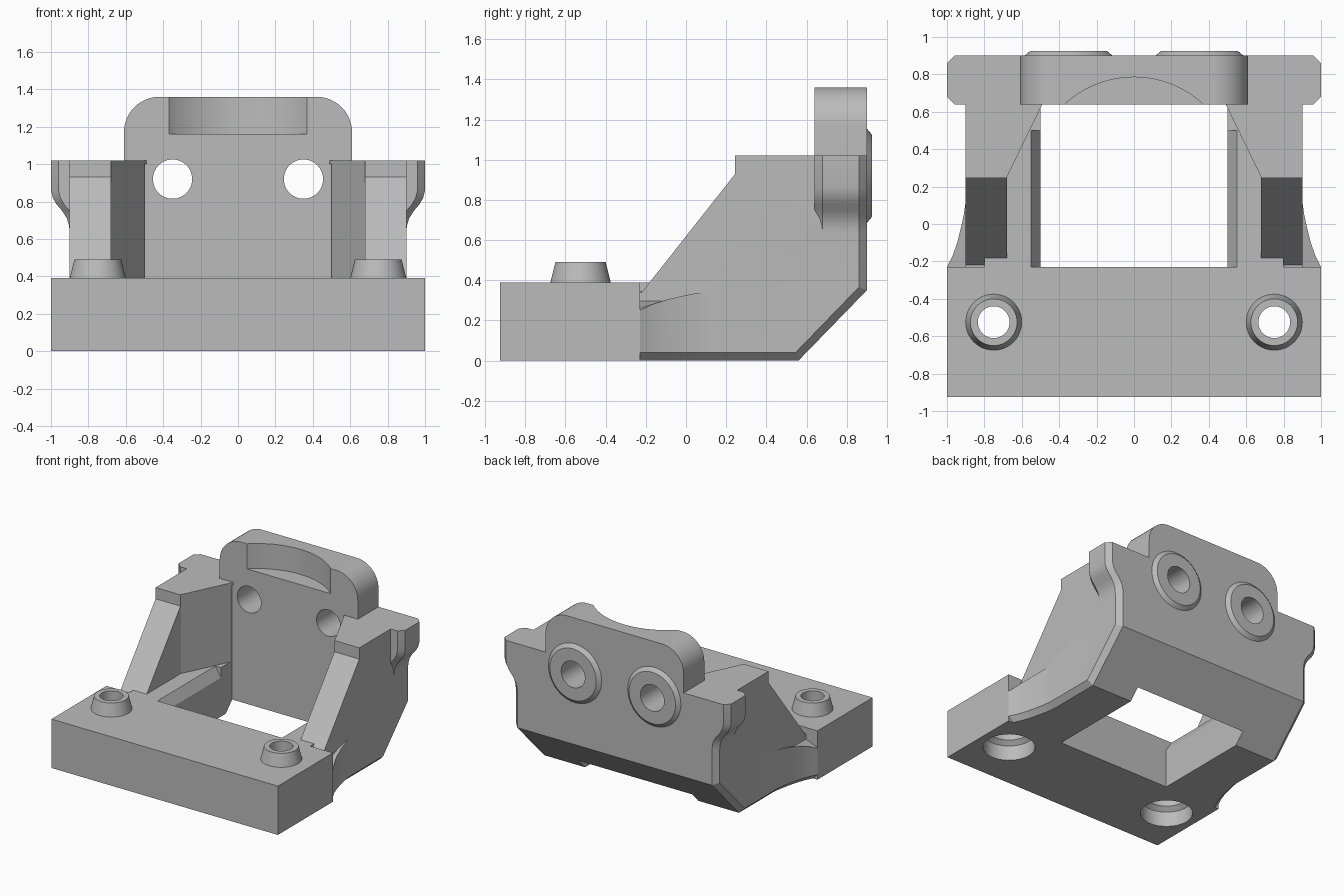
import bpy, bmesh, math
from mathutils import Vector

if "Cube" in bpy.data.objects:
    bpy.data.objects.remove(bpy.data.objects["Cube"])

grey = bpy.data.materials.new("light_grey")
grey.diffuse_color = (0.5, 0.5, 0.5, 1)
grey.use_nodes = True
grey.node_tree.nodes["Principled BSDF"].inputs["Base Color"].default_value = grey.diffuse_color


def loft(name, sections):
    """Solid skinned through matching closed sections, with capped ends."""
    bm = bmesh.new()
    rings = [[bm.verts.new(p) for p in s] for s in sections]
    n = len(rings[0])
    for a, b in zip(rings, rings[1:]):
        for i in range(n):
            j = (i + 1) % n
            bm.faces.new((a[i], a[j], b[j], b[i]))
    bm.faces.new(rings[0])
    bm.faces.new(rings[-1])
    bmesh.ops.recalc_face_normals(bm, faces=bm.faces)
    mesh = bpy.data.meshes.new(name)
    bm.to_mesh(mesh)
    bm.free()
    mesh.materials.append(grey)
    ob = bpy.data.objects.new(name, mesh)
    bpy.context.collection.objects.link(ob)
    return ob


def box(name, x0, x1, y0, y1, z0, z1):
    pts = ((x0, y0), (x1, y0), (x1, y1), (x0, y1))
    return loft(name, [[(x, y, z) for x, y in pts] for z in (z0, z1)])


def rod(name, centre, axis, rings, n=48):
    """Turned part: rings are (position along axis, radius)."""
    secs = []
    for d, r in rings:
        s = []
        for k in range(n):
            t = 2 * math.pi * k / n
            u, v = r * math.cos(t), r * math.sin(t)
            s.append((centre[0] + u, centre[1] + v, d) if axis == 'Z'
                     else (centre[0] + u, d, centre[1] + v))
        secs.append(s)
    return loft(name, secs)


def combine(target, other, op):
    m = target.modifiers.new("join", 'BOOLEAN')
    m.operation, m.object, m.solver = op, other, 'EXACT'
    bpy.context.view_layer.objects.active = target
    bpy.ops.object.modifier_apply(modifier=m.name)
    bpy.data.objects.remove(other)


# Body block: side profile with chamfered lower and rear edges
full = [(-.3, 0), (.56, 0), (.9, .35), (.9, 1.02), (.245, 1.02), (.245, .93), (-.22, .34), (-.3, .34)]
inset = [(-.3, .04), (.545, .04), (.86, .365), (.86, 1.02)] + full[4:]
body = loft("bracket", [[(x, y, z) for y, z in p] for x, p in
                        ((-.9, inset), (-.86, full), (.86, full), (.9, inset))])

# Pocket between the side walls, narrowing toward the back
half = [(.68, -.6), (.68, .25), (.49, .64)]
pocket = half + [(-x, y) for x, y in reversed(half)]
combine(body, loft("pocket", [[(x, y, z) for x, y in pocket] for z in (.39, 2)]), 'DIFFERENCE')

# Base plate
combine(body, box("base", -1, 1, -.925, -.23, 0, .39), 'UNION')

for s in (-1, 1):
    # Low ledge beside the opening
    combine(body, box("ledge", min(s * .45, s * .8), max(s * .45, s * .8), -.26, .45, .2, .39), 'UNION')
    # Curved web joining the base to the side wall
    arc = [(1, -.23), (.97, -.17), (.945, -.1), (.925, -.02), (.91, .05), (.9, .12)]
    outer = [(s * x, y) for x, y in arc]
    inner = [(s * .8, .12), (s * .8, -.27), (s * 1, -.27)]
    secs = [[(x - s * .04, y, 0) for x, y in outer] + [(x - s * .04, y, 0) for x, y in inner],
            [(x, y, .04) for x, y in outer + inner],
            [(x, y, .345 - .95 * (abs(x) - .9)) for x, y in outer]
            + [(x, y, .345 - .95 * max(0, abs(x) - .9)) for x, y in inner]]
    combine(body, loft("web", secs), 'UNION')
    # Rear ear with chamfered front and back edges
    ear = [(.7, 1.02), (1, 1.02), (1, .86), (.99, .82), (.97, .785), (.94, .75),
           (.915, .71), (.903, .67), (.9, .63), (.7, .63)]
    secs = []
    for y, d in ((.64, .04), (.68, 0), (.86, 0), (.9, .04)):
        secs.append([(s * (x - (d if x > .8 else 0)), y, z) for x, z in ear])
    combine(body, loft("ear", secs), 'UNION')

# Upper plate with rounded top corners
r, w, top = .19, .61, 1.36
corner = [(w - r + r * math.cos(t), top - r + r * math.sin(t))
          for t in [math.pi / 2 * k / 12 for k in range(13)]]
plate = [(w, .8)] + corner + [(-x, z) for x, z in reversed(corner)] + [(-w, .8)]
combine(body, loft("upper_plate", [[(x, y, z) for x, z in plate] for y in (.64, .9)]), 'UNION')
combine(body, rod("scoop", (0, .241), 'Z', [(1.16, .544), (1.6, .544)], 96), 'DIFFERENCE')

# Floor opening with chamfered long edges
combine(body, box("opening", -.5, .5, -.23, .64, -.5, 1.0), 'DIFFERENCE')
cham = [(-.55, .39), (-.5, .31), (.5, .31), (.55, .39), (.55, .45), (-.55, .45)]
combine(body, loft("edge_chamfer", [[(x, y, z) for x, z in cham] for y in (-.23, .5)]), 'DIFFERENCE')

# Bosses and holes
for s in (-1, 1):
    c = (s * .75, -.525)
    combine(body, rod("base_boss", c, 'Z', [(.3, .15), (.39, .15), (.49, .125)]), 'UNION')
    combine(body, rod("base_hole", c, 'Z', [(-.1, .085), (.6, .085)]), 'DIFFERENCE')
    combine(body, rod("counterbore", c, 'Z', [(-.1, .19), (.12, .19), (.15, .155), (.2, .155)]), 'DIFFERENCE')
    c = (s * .35, .92)
    combine(body, rod("rear_boss", c, 'Y', [(.8, .235), (.9, .235), (.925, .205)]), 'UNION')
    combine(body, rod("rear_hole", c, 'Y', [(.5, .105), (1.1, .105)]), 'DIFFERENCE')

bpy.ops.object.select_all(action='DESELECT')
body.select_set(True)
bpy.context.view_layer.objects.active = body
bpy.ops.object.shade_smooth_by_angle(angle=math.radians(25))
